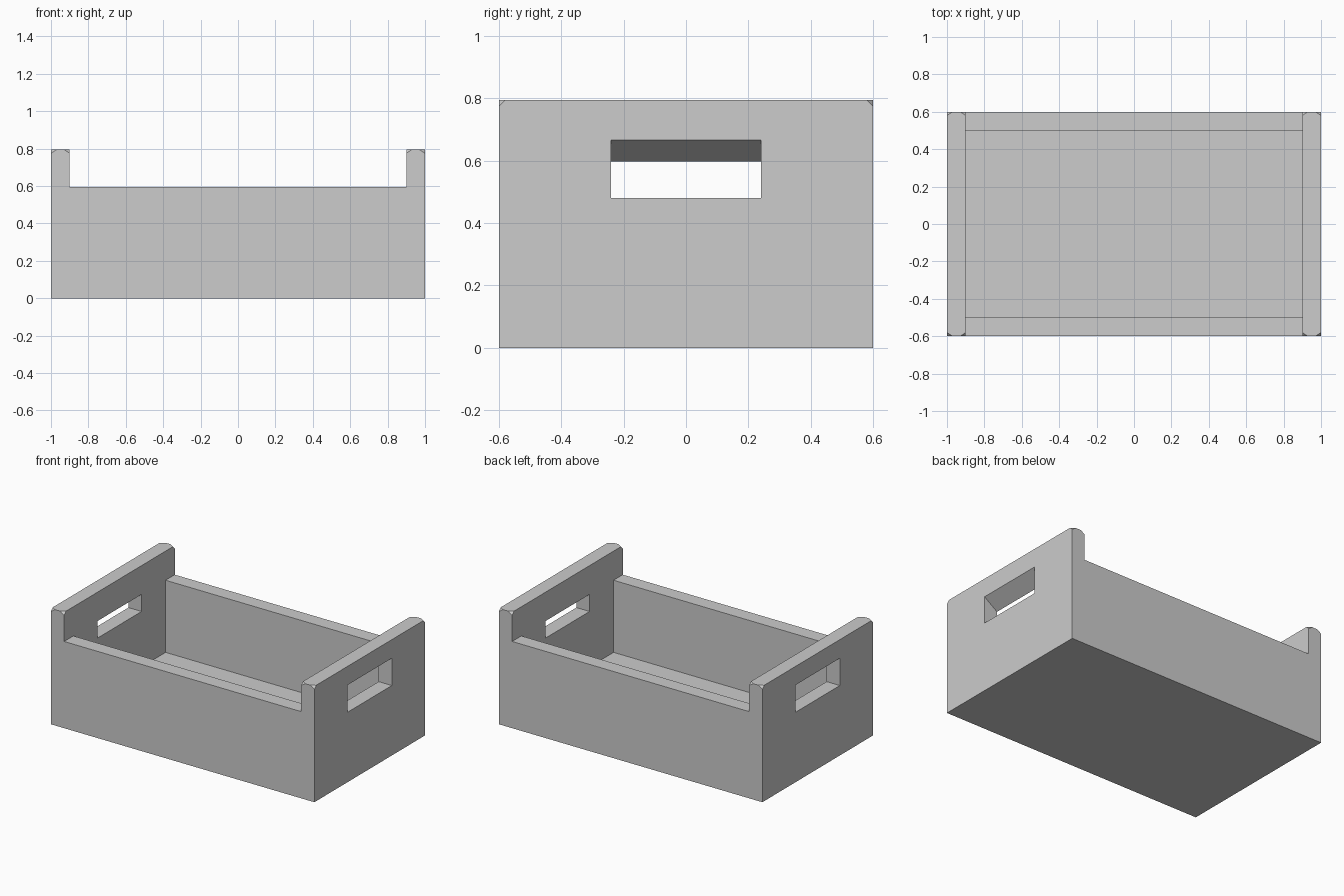
import bpy
import bmesh

if "Cube" in bpy.data.objects:
    bpy.data.objects.remove(bpy.data.objects["Cube"])

L, W, H = 1.0, 0.6, 0.795        # half length, half width, end panel height
T = 0.1                          # board thickness
WALL_H = 0.595                   # side wall height

grey = bpy.data.materials.new("light_grey")
grey.diffuse_color = (0.604, 0.604, 0.604, 1)
grey.use_nodes = True
grey.node_tree.nodes["Principled BSDF"].inputs["Base Color"].default_value = grey.diffuse_color


def hull(name, points):
    """Convex solid around the given points."""
    bm = bmesh.new()
    for p in points:
        bm.verts.new(p)
    bmesh.ops.convex_hull(bm, input=bm.verts)
    bmesh.ops.dissolve_limit(bm, angle_limit=0.01, verts=bm.verts, edges=bm.edges)
    bmesh.ops.recalc_face_normals(bm, faces=bm.faces)
    mesh = bpy.data.meshes.new(name)
    bm.to_mesh(mesh)
    bm.free()
    mesh.materials.append(grey)
    obj = bpy.data.objects.new(name, mesh)
    bpy.context.collection.objects.link(obj)
    return obj


def box(name, x, y, z0, z1):
    return hull(name, [(sx * x, sy * y, z) for sx in (-1, 1) for sy in (-1, 1) for z in (z0, z1)])


def combine(target, other, operation):
    """Apply a boolean and remove the second solid."""
    mod = target.modifiers.new(operation.lower(), 'BOOLEAN')
    mod.object = other
    mod.operation = operation
    mod.solver = 'EXACT'
    bpy.context.view_layer.objects.active = target
    bpy.ops.object.modifier_apply(modifier=mod.name)
    bpy.data.objects.remove(other)


# Solid block for floor and side walls
crate = box("crate", L - T / 2, W, 0, WALL_H)

# End panels with the four top corners clipped
CX, CY, CZ = 0.03, 0.02, 0.02
for s in (-1, 1):
    pts = []
    for x, dx in ((L - T, CX), (L, -CX)):
        for sy in (-1, 1):
            pts += [(s * x, sy * W, 0), (s * x, sy * W, H - CZ),
                    (s * x, sy * (W - CY), H), (s * (x + dx), sy * W, H)]
    combine(crate, hull("end_panel", pts), 'UNION')

# Inner cavity
combine(crate, box("cavity", L - T, W - T, T, 1.0), 'DIFFERENCE')

# Hand holes, with the upper face sloping down towards the inside
for s in (-1, 1):
    pts = [(s * x, y, z) for y in (-0.24, 0.24)
           for x, z in ((0.88, 0.48), (1.02, 0.48), (1.02, 0.681), (0.88, 0.583))]
    combine(crate, hull("hand_hole", pts), 'DIFFERENCE')
